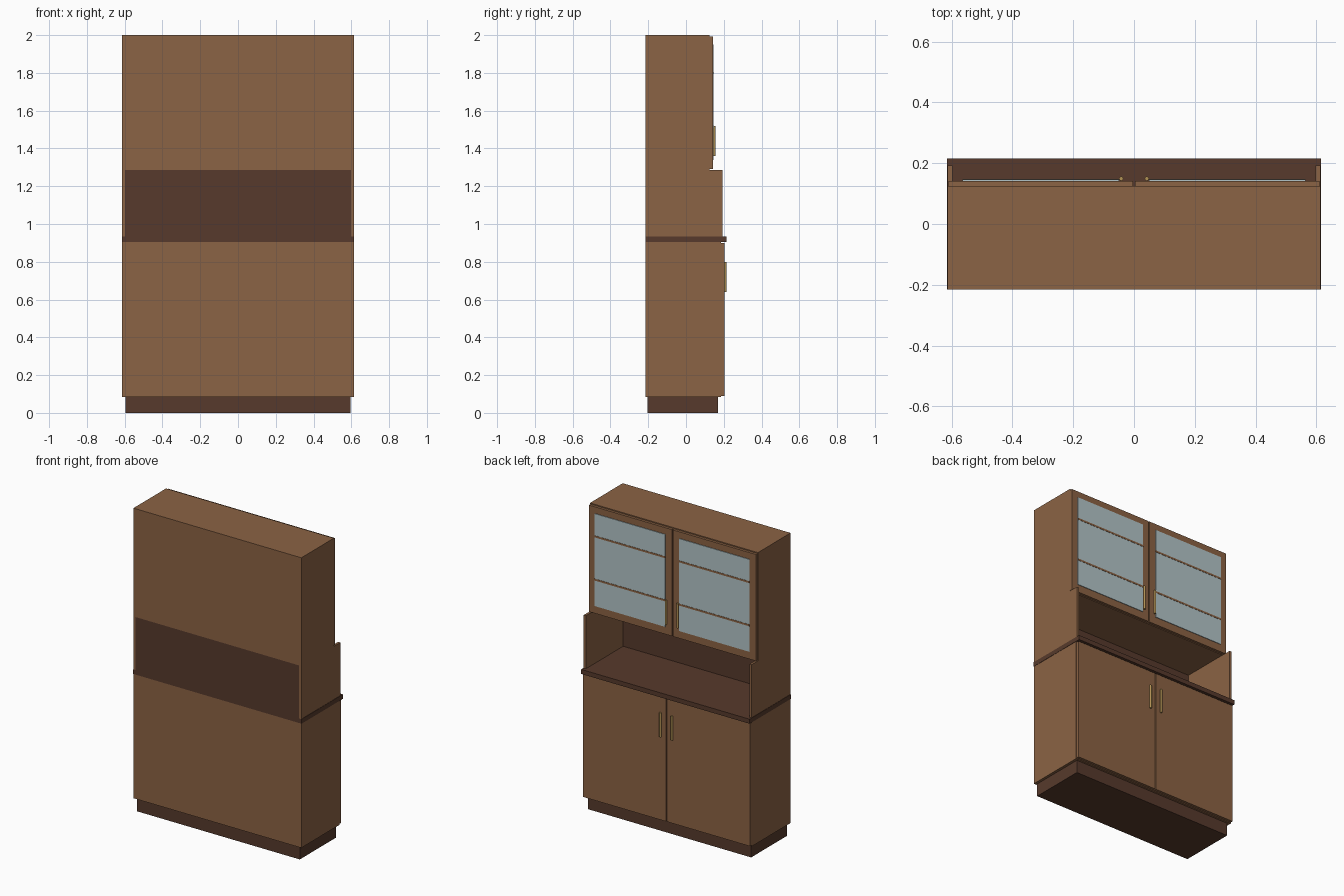
import bpy
import bmesh
from mathutils import Matrix, Vector

if "Cube" in bpy.data.objects:
    bpy.data.objects.remove(bpy.data.objects["Cube"])


def material(name, rgb):
    m = bpy.data.materials.new(name)
    m.diffuse_color = (*rgb, 1)
    m.use_nodes = True
    m.node_tree.nodes["Principled BSDF"].inputs["Base Color"].default_value = m.diffuse_color
    return m


WOOD = material("wood", (0.26, 0.125, 0.058))
DARK = material("dark_wood", (0.095, 0.042, 0.025))
GLASS = material("glass", (0.45, 0.56, 0.58))
BRASS = material("brass", (0.45, 0.29, 0.09))


def finish(name, bm, mat):
    mesh = bpy.data.meshes.new(name)
    bm.to_mesh(mesh)
    bm.free()
    mesh.materials.append(mat)
    ob = bpy.data.objects.new(name, mesh)
    bpy.context.collection.objects.link(ob)
    return ob


def boxes(name, mat, *bounds):
    """One object from boxes given as (x0, x1, y0, y1, z0, z1)."""
    bm = bmesh.new()
    for b in bounds:
        lo, hi = Vector(b[0::2]), Vector(b[1::2])
        size = Vector([abs(c) for c in hi - lo])
        mat4 = Matrix.Translation((lo + hi) / 2) @ Matrix.Diagonal((*size, 1))
        bmesh.ops.create_cube(bm, size=1, matrix=mat4)
    return finish(name, bm, mat)


def handle(name, x, y, z0, z1):
    bm = bmesh.new()
    bmesh.ops.create_cone(bm, cap_ends=True, segments=12, radius1=0.007, radius2=0.007,
                          depth=z1 - z0, matrix=Matrix.Translation((x, y, (z0 + z1) / 2)))
    ob = finish(name, bm, BRASS)
    ob.data.shade_smooth()
    ob.data.set_sharp_from_angle(angle=0.7)


W, BACK = 0.613, -0.215

# Plinth, lower cabinet and counter
boxes("plinth", DARK, (-0.595, 0.595, -0.205, 0.17, 0, 0.085))
boxes("lower_cabinet", WOOD, (-W, W, BACK, 0.185, 0.085, 0.905))
boxes("countertop", DARK, (-0.615, 0.615, BACK, 0.215, 0.905, 0.935))

# Open niche and upper cabinet
boxes("niche_back", DARK, (-0.597, 0.597, BACK, -0.197, 0.935, 1.285))
boxes("upper_cabinet", WOOD, (-W, W, BACK, 0.125, 1.285, 2.0))

# Mirrored parts on the +y face
for s, side in ((-1, "left"), (1, "right")):
    boxes(side + "_niche_side", WOOD, (s * 0.597, s * W, BACK, 0.192, 0.935, 1.285))
    boxes(side + "_lower_door", WOOD, (s * 0.003, s * 0.61, 0.185, 0.203, 0.09, 0.90))
    # Glazed door frame: stiles and rails
    y0, y1 = 0.125, 0.142
    boxes(side + "_upper_door_frame", WOOD,
          (s * 0.003, s * 0.05, y0, y1, 1.29, 1.993),
          (s * 0.565, s * 0.61, y0, y1, 1.29, 1.993),
          (s * 0.05, s * 0.565, y0, y1, 1.29, 1.34),
          (s * 0.05, s * 0.565, y0, y1, 1.95, 1.993))
    boxes(side + "_glass_pane", GLASS, (s * 0.05, s * 0.565, 0.13, 0.146, 1.34, 1.95))
    boxes(side + "_glazing_bars", WOOD,
          *[(s * 0.05, s * 0.565, 0.13, 0.1475, z - 0.006, z + 0.006) for z in (1.515, 1.80)])
    handle(side + "_upper_handle", s * 0.042, 0.149, 1.36, 1.52)
    handle(side + "_lower_handle", s * 0.042, 0.207, 0.64, 0.80)
